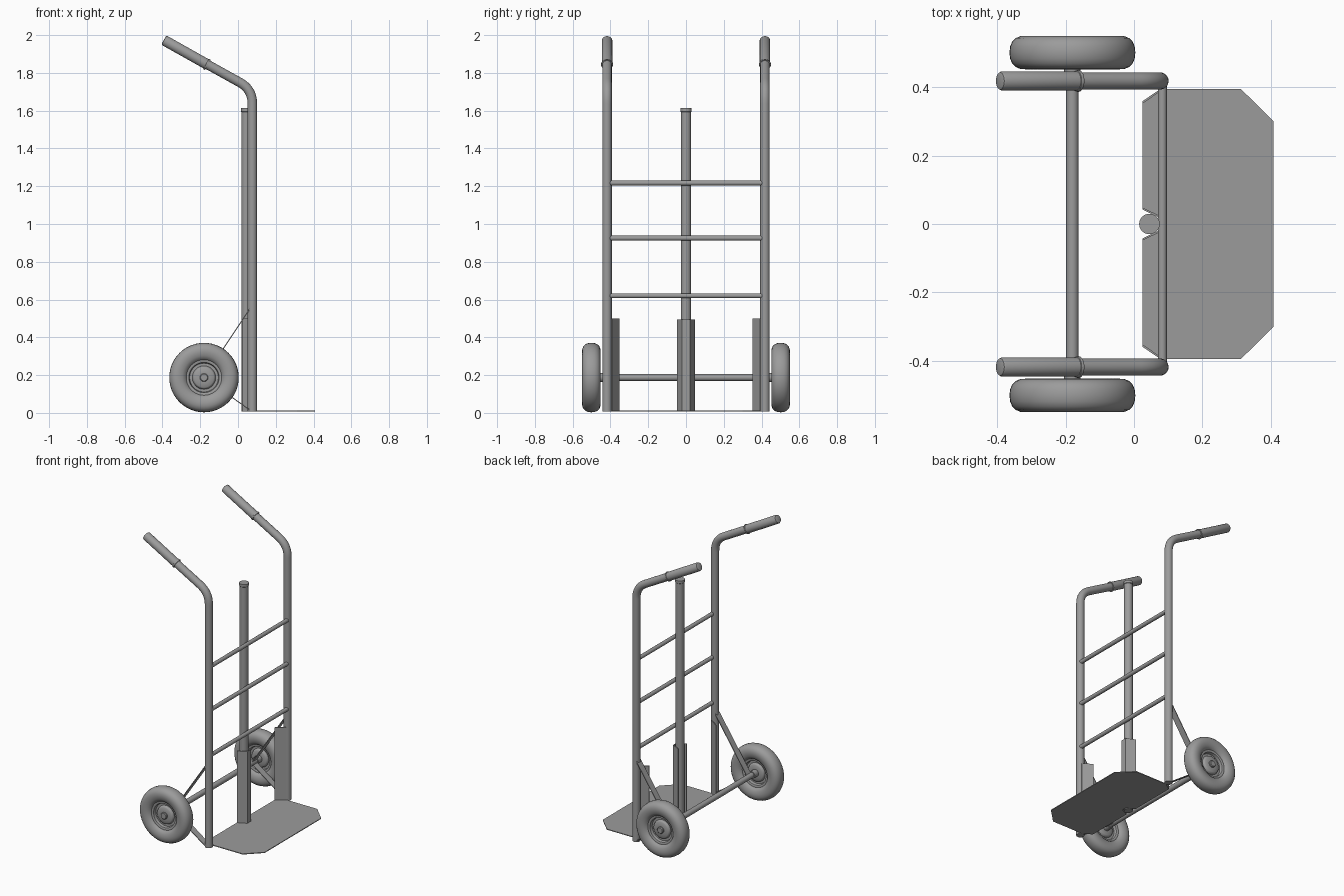
import bpy, bmesh, math
from mathutils import Vector

cube = bpy.data.objects.get("Cube")
if cube:
    bpy.data.objects.remove(cube, do_unlink=True)

metal = bpy.data.materials.new("grey_metal")
metal.use_nodes = True
GREY = (0.33, 0.33, 0.33, 1)
metal.diffuse_color = GREY
metal.node_tree.nodes["Principled BSDF"].inputs["Base Color"].default_value = GREY


def finish(name, bm, smooth=True):
    bmesh.ops.recalc_face_normals(bm, faces=bm.faces)
    mesh = bpy.data.meshes.new(name)
    bm.to_mesh(mesh)
    bm.free()
    mesh.materials.append(metal)
    ob = bpy.data.objects.new(name, mesh)
    bpy.context.collection.objects.link(ob)
    if smooth:
        bpy.ops.object.select_all(action="DESELECT")
        ob.select_set(True)
        bpy.context.view_layer.objects.active = ob
        bpy.ops.object.shade_smooth_by_angle(angle=math.radians(40))
    return ob


def lathe(name, profile, origin, axis, steps=40):
    """Spin (radius, height) points around an axis through origin."""
    origin, axis = Vector(origin), Vector(axis).normalized()
    side = axis.orthogonal().normalized()
    bm = bmesh.new()
    verts = [bm.verts.new(origin + axis * h + side * r) for r, h in profile]
    edges = [bm.edges.new(pair) for pair in zip(verts, verts[1:])]
    bmesh.ops.spin(bm, geom=verts + edges, cent=origin, axis=axis,
                   angle=math.tau, steps=steps)
    bmesh.ops.remove_doubles(bm, verts=bm.verts, dist=0.0001)
    return finish(name, bm)


def rod(name, a, b, r, steps=24):
    a, b = Vector(a), Vector(b)
    h = (b - a).length
    return lathe(name, [(0, 0), (r, 0), (r, h), (0, h)], a, b - a, steps)


def tube(name, path, r, steps=24):
    """Sweep a circle along a path that lies in a plane of constant y."""
    bm = bmesh.new()
    rings = []
    for i, p in enumerate(path):
        d = (path[min(i + 1, len(path) - 1)] - path[max(i - 1, 0)]).normalized()
        u, v = Vector((0, 1, 0)), d.cross(Vector((0, 1, 0)))
        rings.append([bm.verts.new(p + r * (u * math.cos(t) + v * math.sin(t)))
                      for t in (math.tau * k / steps for k in range(steps))])
    for a, b in zip(rings, rings[1:]):
        for k in range(steps):
            n = (k + 1) % steps
            bm.faces.new((a[k], a[n], b[n], b[k]))
    bm.faces.new(rings[0])
    bm.faces.new(rings[-1])
    return finish(name, bm)


def prism(name, outline, low, high):
    """Extrude a flat (x, y) outline upwards."""
    bm = bmesh.new()
    face = bm.faces.new([bm.verts.new((x, y, low)) for x, y in outline])
    out = bmesh.ops.extrude_face_region(bm, geom=[face])
    top = [g for g in out["geom"] if isinstance(g, bmesh.types.BMVert)]
    bmesh.ops.translate(bm, verts=top, vec=(0, 0, high - low))
    return finish(name, bm, False)


def strap(name, a, b, y, width, thick):
    """Flat bar running from a to b, given as (x, z)."""
    a, b = Vector((a[0], 0, a[1])), Vector((b[0], 0, b[1]))
    n = (b - a).cross(Vector((0, 1, 0))).normalized() * thick / 2
    bm = bmesh.new()
    loops = [[bm.verts.new(p + Vector((0, y + s * width / 2, 0)))
              for p in (a - n, a + n, b + n, b - n)] for s in (-1, 1)]
    for k in range(4):
        j = (k + 1) % 4
        bm.faces.new((loops[0][k], loops[0][j], loops[1][j], loops[1][k]))
    bm.faces.new(loops[0])
    bm.faces.new(loops[1])
    return finish(name, bm, False)


RAIL_X, RAIL_Y, RAIL_R = 0.076, 0.418, 0.025
AXLE_X, AXLE_Z = -0.18, 0.187
BASE = 0.008
grip_end, grip_start = Vector((-0.393, 0, 1.974)), Vector((-0.16, 0, 1.843))
grip_dir = (grip_end - grip_start).normalized()

# Half of the wheel section: hub bolt, dished rim, rounded tyre
wheel_half = [(0, 0.034), (0.018, 0.034), (0.022, 0.030), (0.022, 0.022),
              (0.052, 0.022), (0.058, 0.017), (0.062, 0.006), (0.076, 0.006),
              (0.080, 0.024), (0.088, 0.028), (0.094, 0.027), (0.100, 0.036),
              (0.115, 0.045), (0.135, 0.049), (0.152, 0.048), (0.166, 0.042),
              (0.176, 0.032), (0.182, 0.018), (0.184, 0)]
wheel = wheel_half + [(r, -h) for r, h in reversed(wheel_half[:-1])]

for side, s in (("left", 1), ("right", -1)):
    y = s * RAIL_Y
    # Upright rail with its bend towards the handle
    bend = Vector((RAIL_X, y, 1.712))
    start = bend - Vector((0, 0, 0.075))
    end = bend + grip_dir * 0.075
    path = [Vector((RAIL_X, y, BASE))]
    for k in range(11):
        t = k / 10
        path.append(start * (1 - t) ** 2 + bend * 2 * t * (1 - t) + end * t * t)
    path.append(grip_start + Vector((0, y, 0)) + grip_dir * 0.05)
    tube(side + "_rail", path, RAIL_R)

    # Hand grip with a flange and a rounded end
    length = (grip_end - grip_start).length
    lathe(side + "_grip",
          [(0, 0), (0.031, 0), (0.032, 0.004), (0.031, 0.009), (0.028, 0.010),
           (0.028, length - 0.008), (0.025, length - 0.002), (0.020, length),
           (0, length)],
          grip_start + Vector((0, y, 0)), grip_dir, 24)

    # Wheel, hub collar and the two axle straps
    lathe(side + "_wheel", wheel, (AXLE_X, s * 0.501, AXLE_Z), (0, s, 0), 48)
    rod(side + "_hub_collar", (AXLE_X, s * 0.44, AXLE_Z),
        (AXLE_X, s * 0.485, AXLE_Z), 0.024)
    strap(side + "_upper_strap", (AXLE_X, AXLE_Z), (0.062, 0.55), y, 0.044, 0.005)
    strap(side + "_lower_strap", (AXLE_X, AXLE_Z), (0.062, 0.016), y, 0.044, 0.005)

    # Slanted guard plate beside the rail
    prism(side + "_guard_plate",
          [(0.025, s * 0.352), (0.085, s * 0.393), (0.085, s * 0.400),
           (0.025, s * 0.359)], BASE, 0.5)

# Axle and cross bars
rod("axle", (AXLE_X, -0.46, AXLE_Z), (AXLE_X, 0.46, AXLE_Z), 0.018)
for i, z in enumerate((0.62, 0.925, 1.217)):
    rod("cross_bar_%d" % (i + 1), (0.083, -RAIL_Y, z), (0.083, RAIL_Y, z), 0.013, 16)

# Centre pole with a small cap
lathe("centre_pole", [(0, 0), (0.027, 0), (0.027, 1.585), (0.030, 1.588),
                      (0.030, 1.605), (0, 1.605)], (0.045, 0, BASE), (0, 0, 1), 24)

# Folded channel around the foot of the pole
outer = [(0.025, 0.048), (0.083, 0.020), (0.083, -0.020), (0.025, -0.048)]
inner = [(0.025, -0.042), (0.078, -0.017), (0.078, 0.017), (0.025, 0.042)]
prism("pole_channel", outer + inner, BASE, 0.495)

# Toe plate with clipped front corners and a notch for the channel
half = [(0.083, 0.020), (0.025, 0.048), (0.025, 0.352), (0.085, 0.395),
        (0.312, 0.395), (0.408, 0.300)]
prism("toe_plate", half + [(x, -y) for x, y in reversed(half)], BASE, BASE + 0.005)
